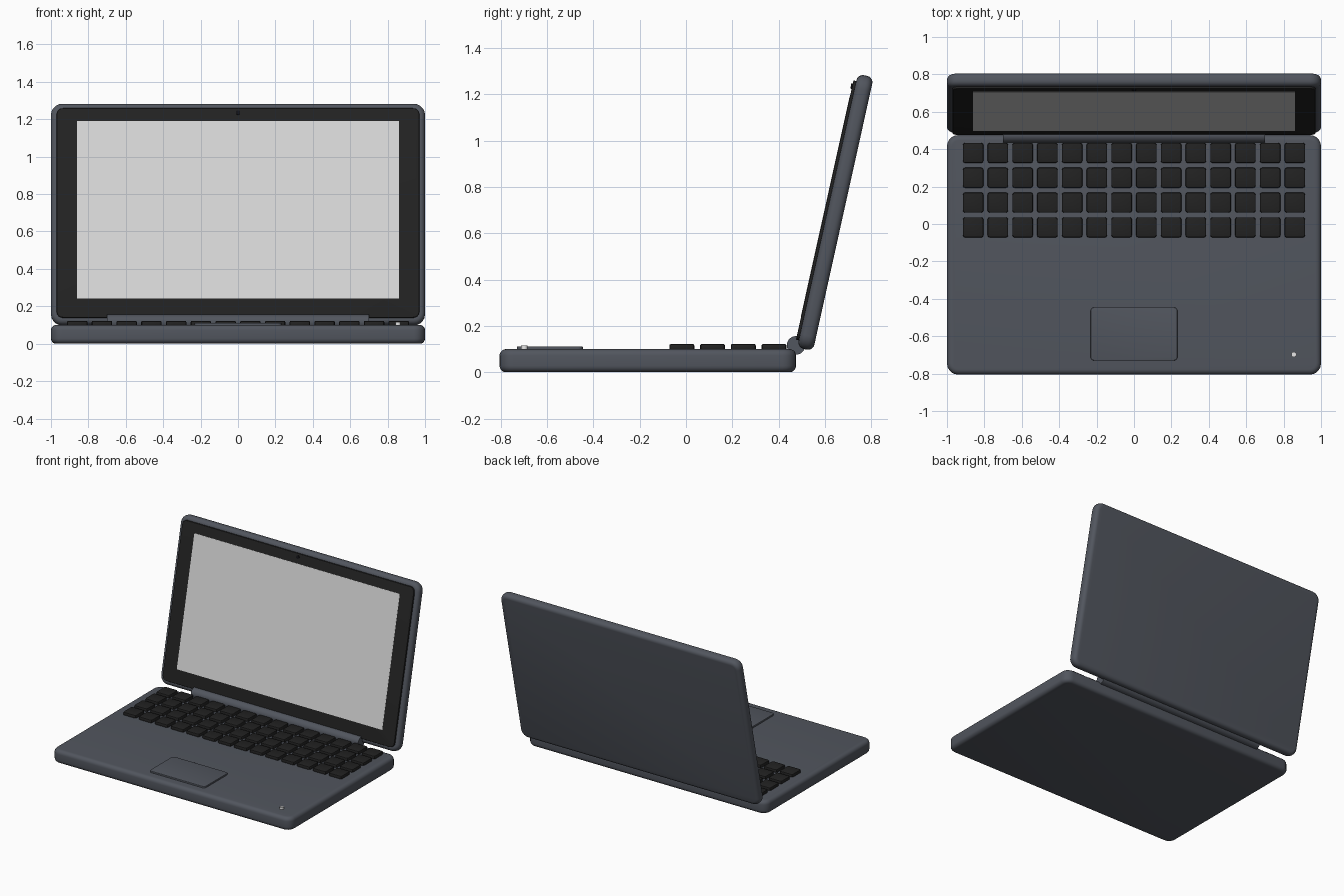
import bpy, bmesh, math
from mathutils import Matrix, Vector

if "Cube" in bpy.data.objects:
    bpy.data.objects.remove(bpy.data.objects["Cube"])


def material(name, rgb):
    m = bpy.data.materials.new(name)
    m.diffuse_color = (*rgb, 1)
    m.use_nodes = True
    m.node_tree.nodes["Principled BSDF"].inputs["Base Color"].default_value = m.diffuse_color
    return m


GREY = material("slate grey", (0.083, 0.092, 0.112))
BLACK = material("soft black", (0.016, 0.016, 0.016))
SCREEN = material("screen light grey", (0.68, 0.68, 0.68))
LENS = material("lens black", (0.006, 0.006, 0.008))
WHITE = material("indicator white", (0.8, 0.8, 0.8))


def finish(name, bm, mat, matrix):
    mesh = bpy.data.meshes.new(name)
    bm.to_mesh(mesh)
    bm.free()
    mesh.materials.append(mat)
    ob = bpy.data.objects.new(name, mesh)
    bpy.context.collection.objects.link(ob)
    ob.matrix_world = matrix
    bpy.ops.object.select_all(action='DESELECT')
    ob.select_set(True)
    bpy.context.view_layer.objects.active = ob
    bpy.ops.object.shade_smooth_by_angle(angle=math.radians(35))
    return ob


def rounded_box(name, size, mat, matrix, corner=0.0, edge=0.0, seg=5):
    """Box with rounded outline corners (local z) and softened rims."""
    bm = bmesh.new()
    bmesh.ops.create_cube(bm, size=1)
    bmesh.ops.scale(bm, vec=size, verts=bm.verts)
    if corner:
        upright = [e for e in bm.edges
                   if abs(e.verts[0].co.z - e.verts[1].co.z) > 1e-5]
        bmesh.ops.bevel(bm, geom=upright, offset=corner, segments=seg,
                        profile=0.5, affect='EDGES')
    if edge:
        rims = [e for e in bm.edges
                if abs(e.verts[0].co.z - e.verts[1].co.z) < 1e-5]
        bmesh.ops.bevel(bm, geom=rims, offset=edge, segments=seg,
                        profile=0.5, affect='EDGES')
    return finish(name, bm, mat, matrix)


def cylinder(name, radius, depth, mat, matrix, sides=32):
    bm = bmesh.new()
    bmesh.ops.create_cone(bm, cap_ends=True, segments=sides, radius1=radius,
                          radius2=radius, depth=depth)
    return finish(name, bm, mat, matrix)


def at(x, y, z):
    return Matrix.Translation(Vector((x, y, z)))


# Base with trackpad and indicator light
rounded_box("base", (2, 1.28, 0.1), GREY, at(0, -0.165, 0.05), 0.06, 0.028)
rounded_box("trackpad", (0.465, 0.285, 0.02), GREY, at(0, -0.588, 0.102),
            0.02, 0.004, 3)
cylinder("indicator_light", 0.014, 0.02, WHITE, at(0.855, -0.698, 0.106), 16)

# Keyboard: one key mesh shared by a 14 x 4 grid
key = rounded_box("key", (0.11, 0.108, 0.03), BLACK, at(-0.86, 0.38, 0.107),
                  0.012, 0.007, 2)
for row in range(4):
    for col in range(14):
        if row or col:
            k = bpy.data.objects.new("key", key.data)
            k.location = (-0.86 + col * 1.72 / 13, 0.38 - row * 0.1327, 0.107)
            bpy.context.collection.objects.link(k)

# Hinge barrel
cylinder("hinge", 0.04, 1.4, GREY,
         at(0, 0.475, 0.116) @ Matrix.Rotation(math.pi / 2, 4, 'Y'))

# Lid: local y runs up the panel, local z points out of the screen
lid = at(0, 0.645, 0.690) @ Matrix.Rotation(math.radians(90 - 12.5), 4, 'X')
rounded_box("lid", (2, 1.21, 0.07), GREY, lid, 0.06, 0.028)
rounded_box("bezel", (1.94, 1.147, 0.02), BLACK, lid @ at(0, 0, 0.037),
            0.035, 0.004, 4)
rounded_box("screen", (1.72, 0.972, 0.006), SCREEN, lid @ at(0, 0.016, 0.0455))
cylinder("camera", 0.012, 0.012, LENS, lid @ at(0, 0.548, 0.047), 20)
